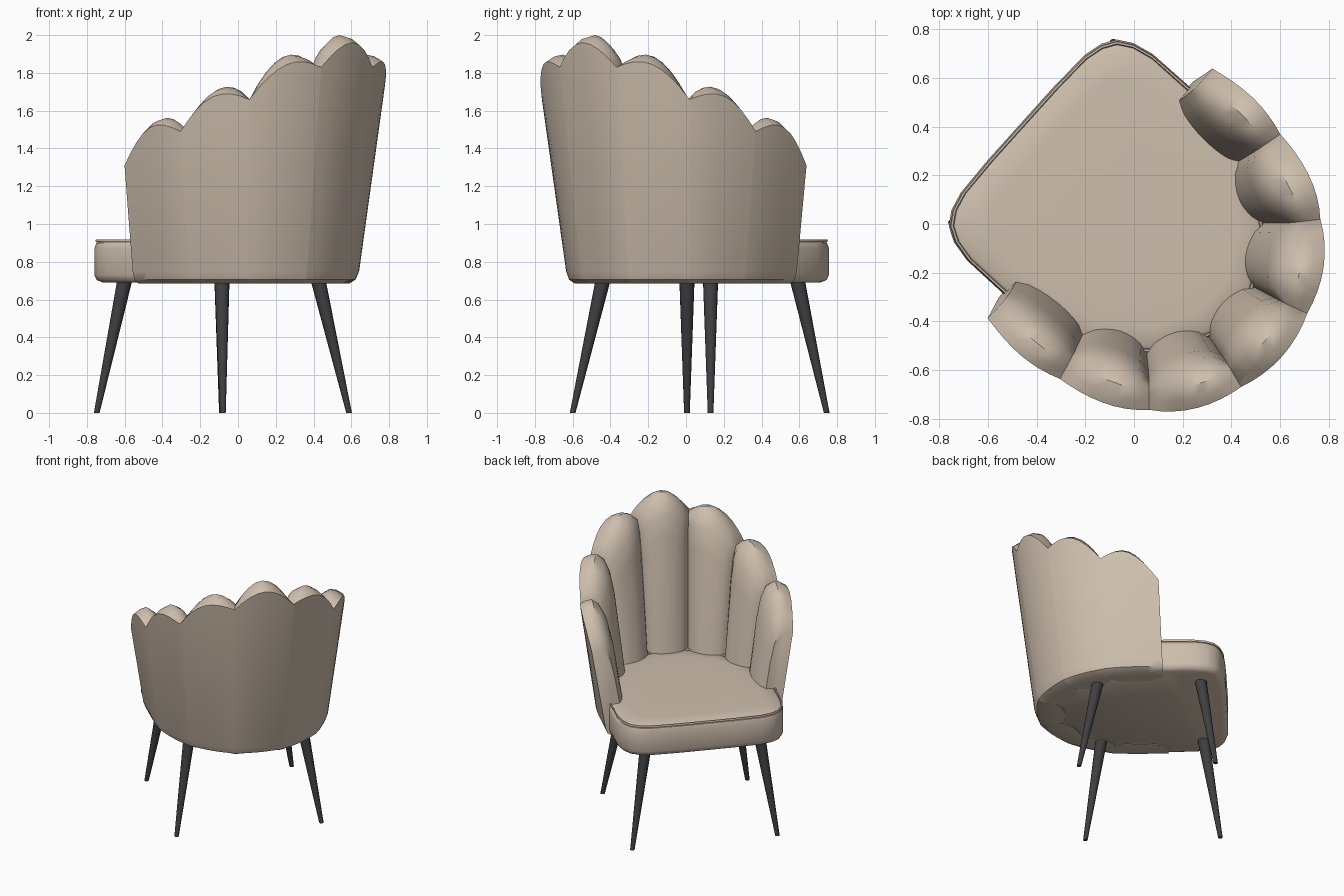
import bpy, bmesh, math
from mathutils import Vector, Matrix

if "Cube" in bpy.data.objects:
    bpy.data.objects.remove(bpy.data.objects["Cube"])

# Chair is modelled facing -y, then turned so its back points to (+x, -y)
TURN = Matrix.Rotation(math.radians(-132), 4, 'Z')


def material(name, rgb):
    m = bpy.data.materials.new(name)
    m.diffuse_color = (*rgb, 1)
    m.use_nodes = True
    m.node_tree.nodes["Principled BSDF"].inputs["Base Color"].default_value = m.diffuse_color
    return m


FABRIC = material("beige_fabric", (0.62, 0.52, 0.42))
METAL = material("dark_metal", (0.05, 0.05, 0.055))


def make(name, bm, mat, angle=35, turn=True):
    bmesh.ops.recalc_face_normals(bm, faces=bm.faces)
    me = bpy.data.meshes.new(name)
    if turn:
        bm.transform(TURN)
    bm.to_mesh(me)
    bm.free()
    ob = bpy.data.objects.new(name, me)
    bpy.context.collection.objects.link(ob)
    me.materials.append(mat)
    bpy.ops.object.select_all(action='DESELECT')
    ob.select_set(True)
    bpy.context.view_layer.objects.active = ob
    bpy.ops.object.shade_smooth_by_angle(angle=math.radians(angle))
    return ob


def loft(rings, closed_ring=True):
    """Skin a list of closed rings and cap both ends."""
    bm = bmesh.new()
    vs = [[bm.verts.new(p) for p in r] for r in rings]
    n = len(vs[0])
    for a, b in zip(vs, vs[1:]):
        for i in range(n):
            j = (i + 1) % n
            bm.faces.new((a[i], a[j], b[j], b[i]))
    bm.faces.new(vs[0])
    bm.faces.new(vs[-1])
    return bm


def spline(p, i, t):
    """Catmull-Rom point between p[i] and p[i+1]."""
    a, b, c, d = p[i - 1:i + 3]
    return 0.5 * (2*b + (c - a)*t + (2*a - 5*b + 4*c - d)*t*t
                  + (3*b - a - 3*c + d)*t**3)


# Shell plan: seam points at z 0.75, outward lean per unit height, seam heights
half = [(.57, -.58), (.60, -.21), (.58, .17), (.44, .46), (.17, .645)]
lean = [(.17, .04), (.16, .04), (.13, .04), (.095, .105), (.03, .12)]


def mirrored(pts):
    return [Vector(p) for p in pts] + [Vector((-x, y)) for x, y in reversed(pts)]


BASE, LEAN = mirrored(half), mirrored(lean)
SEAM_Z = [1.31, 1.49, 1.66, 1.83, 1.83, 1.66, 1.49, 1.31]
BUMP = [.11, .10, .10, .13, .10, .10, .11]
# Vertical section: (depth fraction from the outside, height above the rim)
RIM = [(0, 0), (.25, .03), (.5, .04), (.75, .0), (.93, -.08), (1, -.22)]
FOOT = [(1, .685), (.3, .685), (.07, .705), (0, .75)]

# Seven padded flutes
COLS = 8
for k in range(7):
    rings = []
    for c in range(COLS + 1):
        t = c / COLS
        p, ln = spline(BASE, k + 1, t), spline(LEAN, k + 1, t)
        e = .01
        tan = spline(BASE, k + 1, t + e) - spline(BASE, k + 1, t - e)
        inward = Vector((-tan.y, tan.x)).normalized()
        s = math.sin(math.pi * t)
        puff = max(s, 0) ** .6
        top = SEAM_Z[k] * (1 - t) + SEAM_Z[k + 1] * t + BUMP[k] * s
        thick = .125 + (.05 if k in (0, 6) else .075) * puff
        ring = []
        for f, dz in RIM:
            z = top + (dz * puff if dz > 0 else dz)
            ring.append((f, z))
        ring += FOOT
        rings.append([(*(p + ln * (z - .75) + inward * thick * f), z) for f, z in ring])
    make(f"back_flute_{k + 1}", loft(rings), FABRIC, 40)

# Seat cushion
side = [(.2, -.622), (.38, -.615), (.46, -.595), (.515, -.56), (.55, -.5), (.57, -.41),
        (.572, -.2), (.50, .2), (.33, .43), (.12, .55)]
outline = mirrored(side)


def seat_ring(inset, z):
    k = 1 - inset / .58
    return [(p.x * k, p.y * k, z) for p in outline]


make("seat", loft([seat_ring(i, z) for i, z in
                   [(.035, .69), (.01, .703), (0, .73), (0, .87), (.008, .9),
                    (.03, .913), (.12, .918), (.3, .921)]]), FABRIC, 45)

# Piping along the upper seat edge
TUBE = 6
ring_pts = []
for p in outline:
    d = p.normalized()
    ring_pts.append([(*(p * .982 + d * .008 * math.cos(2 * math.pi * i / TUBE)),
                      .911 + .008 * math.sin(2 * math.pi * i / TUBE)) for i in range(TUBE)])
# open at the rear, where it is hidden inside the back
n = len(side)
make("seat_piping", loft(ring_pts[n:] + ring_pts[:n]), FABRIC, 60)

# Four splayed tapered legs: foot and top centres in world space
legs = {"front_leg_1": ((-.748, .005), (-.60, .005)),
        "front_leg_2": ((-.085, .745), (-.085, .59)),
        "back_leg_1": ((.588, .13), (.425, .13)),
        "back_leg_2": ((-.08, -.6), (-.085, -.44))}
for name, (foot, top) in legs.items():
    rings = [[(c[0] + r * math.cos(a), c[1] + r * math.sin(a), z)
              for a in (2 * math.pi * i / 16 for i in range(16))]
             for c, r, z in ((foot, .015, 0), (top, .04, .7))]
    make(name, loft(rings), METAL, 40, turn=False)
